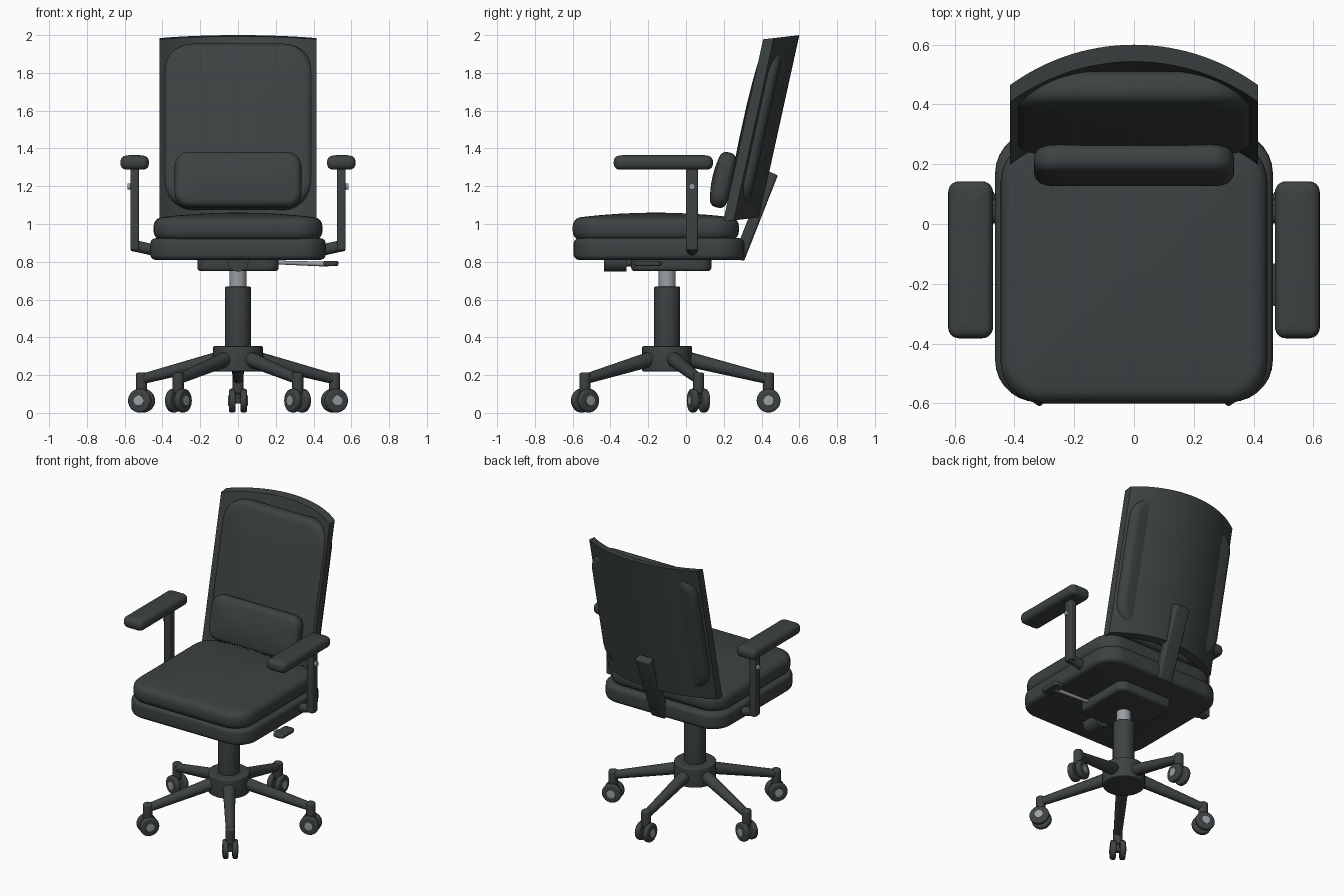
import bpy, bmesh
from math import sin, cos, pi, radians, sqrt, atan2
from mathutils import Matrix, Vector

if "Cube" in bpy.data.objects:
    bpy.data.objects.remove(bpy.data.objects["Cube"])


def material(name, rgb):
    m = bpy.data.materials.new(name)
    m.diffuse_color = (*rgb, 1)
    m.use_nodes = True
    m.node_tree.nodes["Principled BSDF"].inputs["Base Color"].default_value = m.diffuse_color
    return m


DARK = material("charcoal", (0.046, 0.054, 0.054))
GREY = material("light metal", (0.33, 0.35, 0.37))
T, R = Matrix.Translation, Matrix.Rotation


def finish(name, bm, mat, M=Matrix()):
    bmesh.ops.remove_doubles(bm, verts=bm.verts, dist=1e-5)
    bmesh.ops.recalc_face_normals(bm, faces=bm.faces)
    bm.transform(M)
    me = bpy.data.meshes.new(name)
    bm.to_mesh(me)
    bm.free()
    me.materials.append(mat)
    me.shade_smooth()
    me.set_sharp_from_angle(angle=radians(35))
    ob = bpy.data.objects.new(name, me)
    bpy.context.collection.objects.link(ob)
    return ob


def outline(a, b, r, seg=7):
    """Rounded rectangle with half sizes a, b and corner radius r."""
    pts = []
    for q, (sx, sy) in enumerate(((1, 1), (-1, 1), (-1, -1), (1, -1))):
        for k in range(seg + 1):
            t = (q + k / seg) * pi / 2
            pts.append((sx * (a - r) + r * cos(t), sy * (b - r) + r * sin(t)))
    return pts


def loft(name, mat, w, d, r, z0, z1, e, top=0, bottom=0, M=Matrix()):
    """Soft-edged block: corner radius r, edge rounding e, domed ends."""
    m = min(w, d) / 2

    def half(z, s, dome):
        p = [(e * (1 - cos(k * pi / 10)), z + s * e * (sin(k * pi / 10) - 1)) for k in range(6)]
        if dome:
            p += [(e + (m - e) * t, z + s * dome * (1 - (1 - t) ** 2)) for t in (.15, .3, .5, .7, .88)]
        return p

    bm = bmesh.new()
    rings = []
    for i, z in half(z0, -1, bottom)[::-1] + half(z1, 1, top):
        a, b = w / 2 - i, d / 2 - i
        rr = min(max(r - i, 0.3 * r), a, b)
        rings.append([bm.verts.new((x, y, z)) for x, y in outline(a, b, rr)])
    n = len(rings[0])
    for lo, hi in zip(rings, rings[1:]):
        for k in range(n):
            bm.faces.new((lo[k], lo[(k + 1) % n], hi[(k + 1) % n], hi[k]))
    bm.faces.new(rings[0][::-1])
    bm.faces.new(rings[-1])
    return finish(name, bm, mat, M)


def rod(name, mat, p, q, r1, r2=None, seg=24):
    """Round bar from p to q."""
    p, q = Vector(p), Vector(q)
    bm = bmesh.new()
    bmesh.ops.create_cone(bm, cap_ends=True, segments=seg, radius1=r1,
                          radius2=r1 if r2 is None else r2, depth=(q - p).length)
    rot = (q - p).to_track_quat('Z', 'Y').to_matrix().to_4x4()
    return finish(name, bm, mat, T((p + q) / 2) @ rot)


# Centre column and hub
Y0 = -0.10
loft("base_hub", DARK, .265, .265, .1325, .22, .353, .008, M=T((0, Y0, 0)))
loft("column_sleeve", DARK, .138, .138, .069, .33, .668, .006, M=T((0, Y0, 0)))
rod("gas_lift", GREY, (0, Y0, .64), (0, Y0, .78), .045)

# Five legs with twin-wheel casters
for i in range(5):
    ang = radians(90 + 72 * i)
    c, s = cos(ang), sin(ang)
    at = lambda rad, z: (rad * c, Y0 + rad * s, z)
    n = f"_{i + 1}"
    rod("base_leg" + n, DARK, at(.08, .292), at(.54, .178), .041, .027)
    loft("caster_stem" + n, DARK, .06, .06, .03, .10, .213, .012, M=T(at(.537, 0)))
    rod("caster_fork" + n, DARK, at(.537, .05), at(.537, .12), .013)
    spin = T(at(.537, .065)) @ R(ang, 4, 'Z') @ R(pi / 2, 4, 'X')
    for side, o in (("_a", .030), ("_b", -.030)):
        loft("caster_wheel" + n + side, DARK, .126, .126, .063, o - .018, o + .018, .012, M=spin)
        k = o * 1.6
        loft("wheel_cap" + n + side, GREY, .056, .056, .028, k - .004, k + .004, .002, M=spin)
    rod("caster_axle" + n, DARK, spin @ Vector((0, 0, -.03)), spin @ Vector((0, 0, .03)), .014)

# Tilt mechanism, tension knob and height lever
loft("tilt_mechanism", DARK, .43, .425, .06, .75, .83, .02, M=T((0, -.078, 0)))
rod("tension_knob", DARK, (0, -.315, .803), (0, -.435, .803), .055)
rod("knob_shaft", DARK, (0, -.25, .795), (0, -.33, .795), .02)
rod("height_lever", GREY, (.19, -.20, .797), (.48, -.20, .787), .010, .013, 16)
loft("lever_paddle", DARK, .078, .145, .025, .778, .805, .009, M=T((.492, -.203, 0)))

# Seat
loft("seat_base", DARK, .93, .905, .14, .81, .925, .03, M=T((0, -.143, 0)))
loft("seat_cushion", DARK, .894, .88, .14, .912, 1.037, .05, top=.023, M=T((0, -.16, 0)))

# Curved, leaning back shell
bm = bmesh.new()
RAD, HALF, N = .72, .415, 28
xs = [HALF * (2 * k / N - 1) for k in range(N + 1)]
arc = [(x, sqrt(RAD * RAD - x * x) - RAD) for x in xs]
section = arc + [(x, y - .055) for x, y in arc[::-1]]
levels = []
for z in (1.035, 2.0):
    ring = []
    for x, y in section:
        zz = z + .12 * y
        ring.append(bm.verts.new((x, .60 + y - .22 * (2 - zz), zz)))
    levels.append(ring)
lo, hi = levels
L = len(lo)
for k in range(L):
    j = (k + 1) % L
    bm.faces.new((lo[k], lo[j], hi[j], hi[k]))
for ring in levels:
    for k in range(N):
        bm.faces.new((ring[k], ring[k + 1], ring[L - 2 - k], ring[L - 1 - k]))
finish("back_shell", bm, DARK)

# Back pad and lumbar cushion
lean = R(-atan2(.22, 1), 4, 'X') @ R(pi / 2, 4, 'X')
loft("back_pad", DARK, .80, .895, .16, -.06, .052, .045, top=.016, bottom=.008,
     M=T((0, .365, 1.515)) @ lean)
loft("lumbar_cushion", DARK, .67, .298, .075, -.05, .042, .038, top=.012, bottom=.006,
     M=T((0, .192, 1.234)) @ lean)

# Bar joining seat and back
loft("back_bar", DARK, .11, .062, .015, -.245, .245, .01,
     M=T((0, .368, 1.042)) @ R(-atan2(.18, .457), 4, 'X'))

# Armrests on both sides
for side, s in (("right", 1), ("left", -1)):
    loft(side + "_arm_pad", DARK, .15, .525, .036, 1.288, 1.362, .03, top=.004,
         M=T((s * .547, -.12, 0)))
    loft(side + "_arm_post", DARK, .046, .064, .01, .862, 1.30, .006, M=T((s * .547, .032, 0)))
    rod(side + "_arm_bracket", DARK, (s * .56, .032, .887), (s * .40, .032, .852), .03)
    rod(side + "_arm_button", GREY, (s * .56, .032, 1.198), (s * .584, .032, 1.198), .016)
